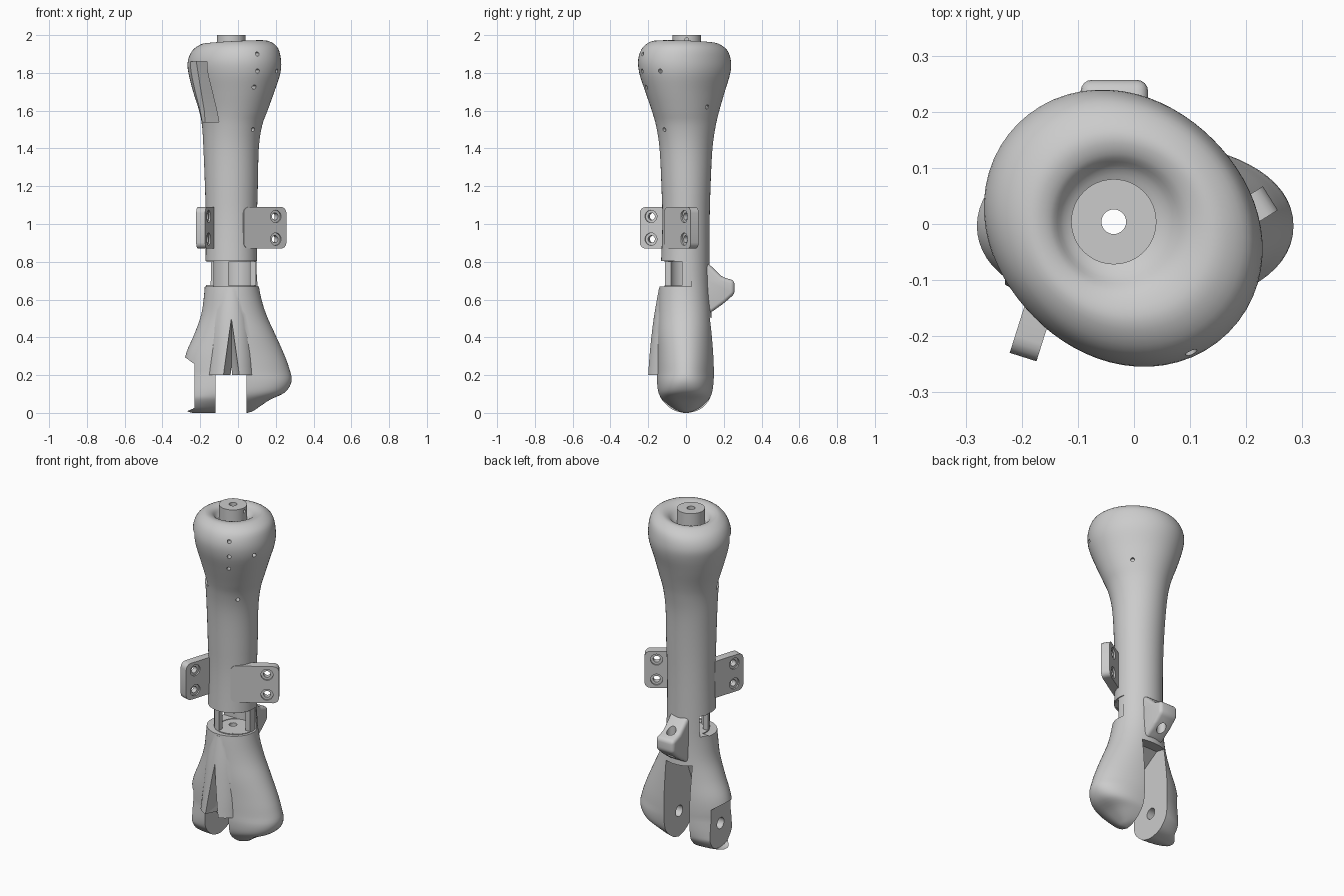
import bpy, bmesh
from math import sin, cos, tau, radians, copysign
from mathutils import Matrix, Vector

if "Cube" in bpy.data.objects:
    bpy.data.objects.remove(bpy.data.objects["Cube"])


def finish(bm, name):
    bmesh.ops.recalc_face_normals(bm, faces=bm.faces)
    me = bpy.data.meshes.new(name)
    bm.to_mesh(me)
    bm.free()
    ob = bpy.data.objects.new(name, me)
    bpy.context.collection.objects.link(ob)
    return ob


def spline(rows, sub):
    """Catmull-Rom through rows of numbers."""
    out = []
    for i in range(len(rows) - 1):
        a, b = rows[max(i - 1, 0)], rows[i]
        c, d = rows[i + 1], rows[min(i + 2, len(rows) - 1)]
        for j in range(sub):
            t = j / sub
            out.append([q + .5 * t * (r - p + t * (2*p - 5*q + 4*r - s + t * (3*(q - r) + s - p)))
                        for p, q, r, s in zip(a, b, c, d)])
    return out + [list(rows[-1])]


def loft(name, rows, n=64, sub=4):
    """rows: z, x min, x max, y min, y max, skew toward the front-right."""
    bm = bmesh.new()
    rings = []
    for z, x0, x1, y0, y1, k in spline(rows, sub):
        e = min(1, max(.75, .75 + (z - .08) * 2))
        tilt = min(1, max(0, (z - 1.8) / .12))
        ring = []
        for i in range(n):
            t = tau * i / n
            f = 1 - k * sin(2 * t)
            x = (x0 + x1) / 2 + (x1 - x0) / 2 * f * copysign(abs(cos(t)) ** e, cos(t))
            y = (y0 + y1) / 2 + (y1 - y0) / 2 * f * copysign(abs(sin(t)) ** e, sin(t))
            ring.append(bm.verts.new((x, y, z + tilt * (.05 * x - .03 * y))))
        rings.append(ring)
    for a, b in zip(rings, rings[1:]):
        for i in range(n):
            bm.faces.new((a[i], a[(i + 1) % n], b[(i + 1) % n], b[i]))
    bm.faces.new(rings[0])
    bm.faces.new(rings[-1])
    return finish(bm, name)


def prism(name, pts, lo, hi, m=Matrix(), bevel=0, only_x=False):
    """Outline in local y,z extruded along local x."""
    bm = bmesh.new()
    a = [bm.verts.new((lo, y, z)) for y, z in pts]
    b = [bm.verts.new((hi, y, z)) for y, z in pts]
    n = len(pts)
    bm.faces.new(a)
    bm.faces.new(b)
    for i in range(n):
        bm.faces.new((a[i], a[(i + 1) % n], b[(i + 1) % n], b[i]))
    bmesh.ops.recalc_face_normals(bm, faces=bm.faces)
    if bevel:
        along = [e for e in bm.edges if not only_x or abs(e.verts[0].co.x - e.verts[1].co.x) > 1e-4]
        bmesh.ops.bevel(bm, geom=along, offset=bevel, segments=4, profile=.5, affect='EDGES')
    bm.transform(m)
    return finish(bm, name)


def box(name, x0, x1, y0, y1, z0, z1):
    return prism(name, [(y0, z0), (y1, z0), (y1, z1), (y0, z1)], x0, x1)


def cyl(name, p, axis, r, depth, n=24):
    bm = bmesh.new()
    m = Matrix.Translation(p) @ Vector(axis).to_track_quat('Z', 'Y').to_matrix().to_4x4()
    bmesh.ops.create_cone(bm, cap_ends=True, segments=n, radius1=r, radius2=r, depth=depth, matrix=m)
    return finish(bm, name)


def boolean(ob, tool, op='DIFFERENCE'):
    mod = ob.modifiers.new(op, 'BOOLEAN')
    mod.operation, mod.object, mod.solver = op, tool, 'EXACT'
    tool.hide_render = True
    bpy.context.view_layer.objects.active = ob
    bpy.ops.object.modifier_apply(modifier=mod.name)
    bpy.data.objects.remove(tool)


# Limb body: condyles, shaft, flared head and dished top
body = loft("limb_body", [
    (0, -.24, .05, -.012, .012, 0), (.01, -.27, .08, -.055, .055, 0),
    (.03, -.28, .11, -.09, .09, 0), (.07, -.285, .17, -.13, .125, 0),
    (.11, -.287, .25, -.148, .14, 0), (.17, -.289, .284, -.155, .148, 0),
    (.24, -.289, .27, -.155, .15, 0), (.32, -.273, .24, -.155, .148, 0),
    (.42, -.23, .195, -.155, .142, 0), (.52, -.195, .15, -.15, .135, 0),
    (.62, -.18, .12, -.145, .128, 0), (.74, -.173, .104, -.135, .125, 0),
    (1.0, -.17, .1, -.125, .125, 0), (1.2, -.175, .105, -.13, .13, 0),
    (1.4, -.183, .11, -.14, .14, .02), (1.52, -.19, .127, -.158, .157, .04),
    (1.6, -.205, .155, -.18, .175, .06), (1.7, -.235, .19, -.213, .203, .08),
    (1.8, -.26, .222, -.245, .232, .08), (1.87, -.263, .224, -.25, .235, .08),
    (1.93, -.24, .203, -.225, .215, .07), (1.963, -.19, .15, -.175, .165, .05),
    (1.955, -.15, .1, -.125, .125, .02), (1.925, -.125, .06, -.09, .097, 0),
    (1.905, -.095, .02, -.055, .06, 0)])

# Recessed neck above the condyles
boolean(body, box("neck_recess", -.4, .4, -.4, .03, .67, .805))
boolean(body, cyl("neck", (-.018, 0, .74), (0, 0, 1), .115, .2, 48), 'UNION')

# Front fairing over the joint
boolean(body, loft("fairing", [
    (.2, -.165, .095, -.207, .05, 0), (.32, -.155, .088, -.194, .05, 0),
    (.5, -.14, .07, -.171, .05, 0), (.66, -.11, .04, -.143, .05, 0)], 48), 'UNION')

# Back lug
boolean(body, prism("back_lug", [
    (.03, .82), (.12, .79), (.19, .72), (.257, .7), (.257, .63),
    (.2, .58), (.13, .53), (.03, .5)], -.095, .025, bevel=.02), 'UNION')

# Top collar
boolean(body, cyl("collar", (-.036, .004, 1.93), (0, 0, 1), .076, .14, 48), 'UNION')

# Two side mounting plates with countersunk holes
plates = [((.187, .011), 32, -.2, .066), ((-.179, -.178), 252.5, -.15, .062)]
for (px, py), ang, back, fwd in plates:
    m = Matrix.Translation((px, py, 0)) @ Matrix.Rotation(radians(ang - 90), 4, 'Z')
    boolean(body, prism("plate", [(back, .87), (fwd, .87), (fwd, 1.09), (back, 1.09)],
                        -.025, .025, m, .032, True), 'UNION')
for (px, py), ang, back, fwd in plates:
    n = Vector((sin(radians(ang)), -cos(radians(ang)), 0))
    for z in (.92, 1.04):
        p = Vector((px, py, z))
        boolean(body, cyl("hole", p, n, .019, .12))
        for s in (-1, 1):
            boolean(body, cyl("sink", p + s * n * .034, n, .033, .036))

# Neck cavity and its windows
boolean(body, cyl("cavity", (-.018, 0, .738), (0, 0, 1), .085, .13, 40))
boolean(body, box("front_window", -.05, .065, -.3, -.04, .675, .8))
boolean(body, box("right_window", .03, .3, -.095, -.02, .674, .801))
boolean(body, box("left_window", -.3, -.06, -.02, .075, .676, .799))

# Forearm slot between the condyles
boolean(body, prism("slot", [(-.4, -.1), (.3, -.1), (.3, .47), (.05, .52), (-.06, .45),
                             (-.12, .3), (-.12, .2), (-.4, .2)], -.12, .045))

# Tapered groove in the fairing
bm = bmesh.new()
for co in [(-.035, -.165, .5), (-.035, -.3, .5), (-.08, -.3, .18),
           (.01, -.3, .18), (-.08, -.2, .18), (.01, -.2, .18), (-.035, -.108, .18)]:
    bm.verts.new(co)
bmesh.ops.convex_hull(bm, input=bm.verts)
boolean(body, finish(bm, "groove"))

# Left counterbore, axle, lug hole and central bore
boolean(body, cyl("counterbore", (-.33, 0, .152), (1, 0, 0), .143, .2, 48))
boolean(body, cyl("axle_hole", (-.1, 0, .152), (1, 0, 0), .033, .5))
boolean(body, cyl("lug_hole", (-.035, .19, .66), (0, 0, 1), .026, .4))
boolean(body, cyl("bore", (-.036, .004, 1.25), (0, 0, 1), .022, 1.8))

# Pocket in the side of the head
m = Matrix.Translation((-.02, 0, 0)) @ Matrix.Rotation(radians(212 - 90), 4, 'Z')
boolean(body, prism("pocket", [(.4, 1.54), (.4, 1.86), (.19, 1.86), (.16, 1.7),
                               (.14, 1.6), (.135, 1.54)], -.075, .075, m))

# Small screw holes
for x, y, z in [(.105, -.235, 1.9), (.105, -.235, 1.81), (.21, -.14, 1.81),
                (.08, -.2, 1.725), (.075, -.11, 1.5), (.13, .135, 1.62)]:
    boolean(body, cyl("screw", (x, y, z), (x + .02, y, 0), .011, .09, 16))
boolean(body, cyl("set_screw", (.04, .004, 1.977), (1, 0, 0), .01, .06, 16))

bpy.ops.object.select_all(action='DESELECT')
body.select_set(True)
bpy.context.view_layer.objects.active = body
bpy.ops.object.shade_smooth_by_angle(angle=radians(32))
